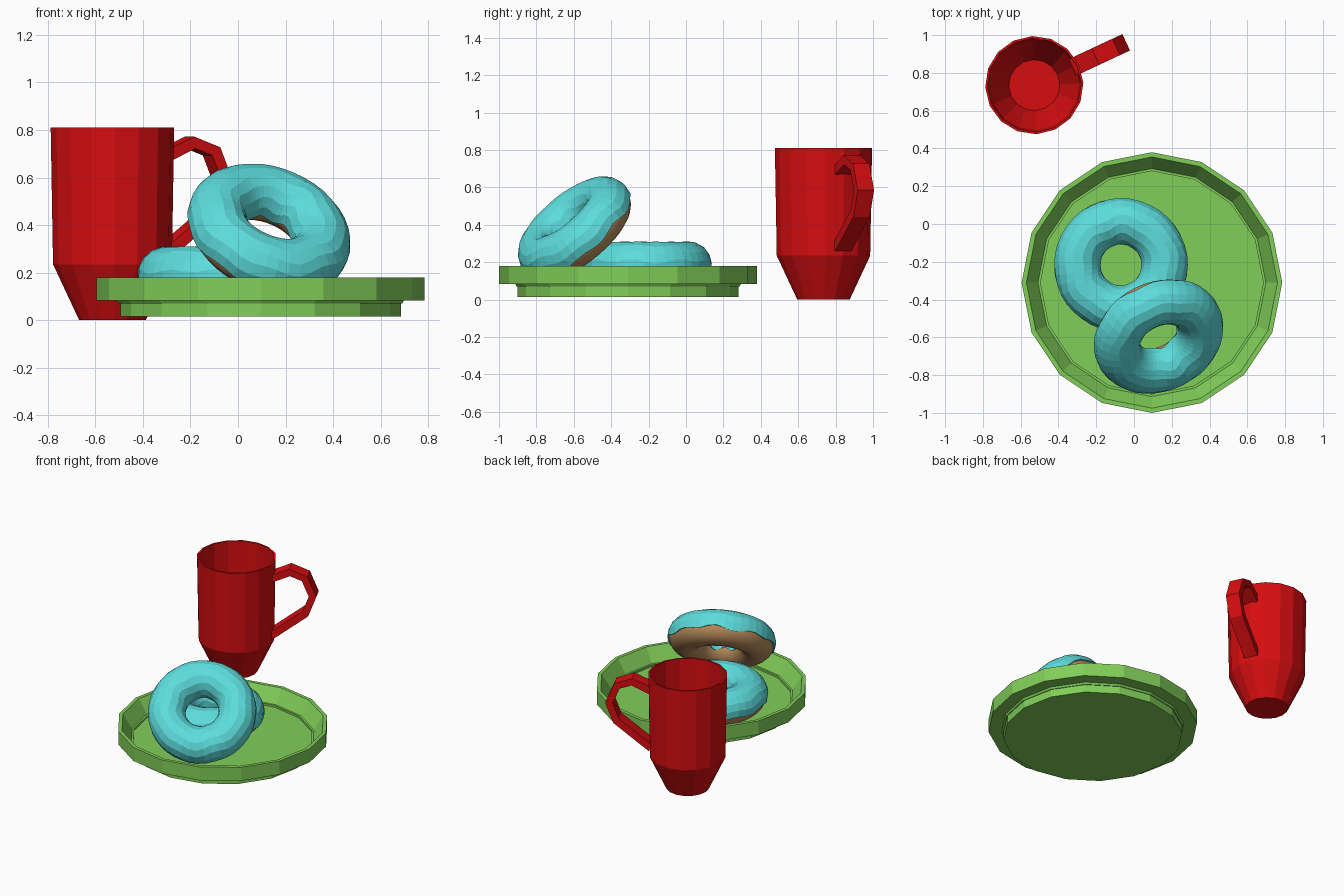
import bpy, bmesh, math
from mathutils import Vector, Matrix

if "Cube" in bpy.data.objects:
    bpy.data.objects.remove(bpy.data.objects["Cube"])


def material(name, rgb):
    m = bpy.data.materials.new(name)
    m.diffuse_color = (*rgb, 1)
    m.use_nodes = True
    m.node_tree.nodes["Principled BSDF"].inputs["Base Color"].default_value = m.diffuse_color
    return m


GREEN = material("plate green", (0.22, 0.62, 0.10))
RED = material("mug red", (0.68, 0.004, 0.005))
ICING = material("icing turquoise", (0.11, 0.72, 0.72))
DOUGH = material("dough brown", (0.50, 0.27, 0.11))


def finish(bm, name, mat, matrix=Matrix()):
    bmesh.ops.recalc_face_normals(bm, faces=bm.faces)
    me = bpy.data.meshes.new(name)
    bm.to_mesh(me)
    bm.free()
    me.materials.append(mat)
    ob = bpy.data.objects.new(name, me)
    ob.matrix_world = matrix
    bpy.context.collection.objects.link(ob)
    return ob


def skin(bm, rings, closed):
    """Quads between successive closed rings of vertices."""
    for i in range(len(rings) if closed else len(rings) - 1):
        a, b = rings[i], rings[(i + 1) % len(rings)]
        for j in range(len(a)):
            k = (j + 1) % len(a)
            bm.faces.new((a[j], a[k], b[k], b[j]))


def lathe(name, profile, sides, mat, matrix):
    """Revolve an (r, z) profile and cap both ends."""
    bm = bmesh.new()
    rings = [[bm.verts.new((r * math.cos(math.tau * j / sides),
                            r * math.sin(math.tau * j / sides), z))
              for j in range(sides)] for r, z in profile]
    skin(bm, rings, False)
    bm.faces.new(rings[0])
    bm.faces.new(rings[-1])
    return finish(bm, name, mat, matrix)


# Plate: stepped foot, raised rim, sunken floor
lathe("plate", [(0.59, 0.015), (0.59, 0.083), (0.69, 0.083), (0.69, 0.18),
                (0.665, 0.18), (0.595, 0.07)], 16, GREEN,
      Matrix.Translation((0.095, -0.31, 0)))

# Mug: tapered foot and thin hollow wall
mug_place = Matrix.Translation((-0.528, 0.735, 0)) @ Matrix.Rotation(math.radians(25), 4, 'Z')
lathe("mug_body", [(0.14, 0), (0.25, 0.235), (0.26, 0.81), (0.248, 0.81),
                   (0.238, 0.24), (0.135, 0.025)], 16, RED, mug_place)

# Mug handle: flat strap swept along an angular path
path = [Vector(p) for p in [(0.235, 0.69), (0.36, 0.747), (0.46, 0.71),
                            (0.512, 0.585), (0.465, 0.46), (0.235, 0.28)]]
bm = bmesh.new()
rings = []
for i, p in enumerate(path):
    t = (path[min(i + 1, len(path) - 1)] - path[max(i - 1, 0)]).normalized()
    n = Vector((-t.y, t.x)) * 0.025
    rings.append([bm.verts.new((p.x + s * n.x, w, p.y + s * n.y))
                  for s, w in ((1, -0.048), (1, 0.048), (-1, 0.048), (-1, -0.048))])
skin(bm, rings, False)
bm.faces.new(rings[0])
bm.faces.new(rings[-1])
finish(bm, "mug_handle", RED, mug_place)


def donut(name, center, normal):
    R, major = 0.231, 40
    place = Matrix.Translation(center) @ Vector(normal).to_track_quat('Z', 'Y').to_matrix().to_4x4()

    def torus_point(a, t, r):
        d = R + r * math.cos(t)
        return (d * math.cos(a), d * math.sin(a), r * math.sin(t))

    # Dough ring
    bm = bmesh.new()
    skin(bm, [[bm.verts.new(torus_point(math.tau * i / major, math.tau * j / 20, 0.115))
               for j in range(20)] for i in range(major)], True)
    ob = finish(bm, name + "_dough", DOUGH, place)
    for p in ob.data.polygons:
        p.use_smooth = True

    # Icing shell over the upper half with a wavy lower edge
    bm = bmesh.new()
    rings = []
    for i in range(major):
        a = math.tau * i / major
        low = math.radians(-14 + 5 * math.sin(9 * a) + 3 * math.sin(5 * a + 1))
        high = math.pi + math.radians(14 + 6 * math.sin(6 * a + 2))
        ring = [bm.verts.new(torus_point(a, low + (high - low) * j / 9, 0.124))
                for j in range(10)]
        ring += [bm.verts.new(torus_point(a, t, 0.11)) for t in (high, math.pi / 2, low)]
        rings.append(ring)
    skin(bm, rings, True)
    finish(bm, name + "_icing", ICING, place)


# One donut lying flat, one leaning on it
donut("flat_donut", (-0.069, -0.217, 0.187), (0, 0, 1))
donut("leaning_donut", (0.13, -0.592, 0.378), (0.31, -0.61, 0.73))
